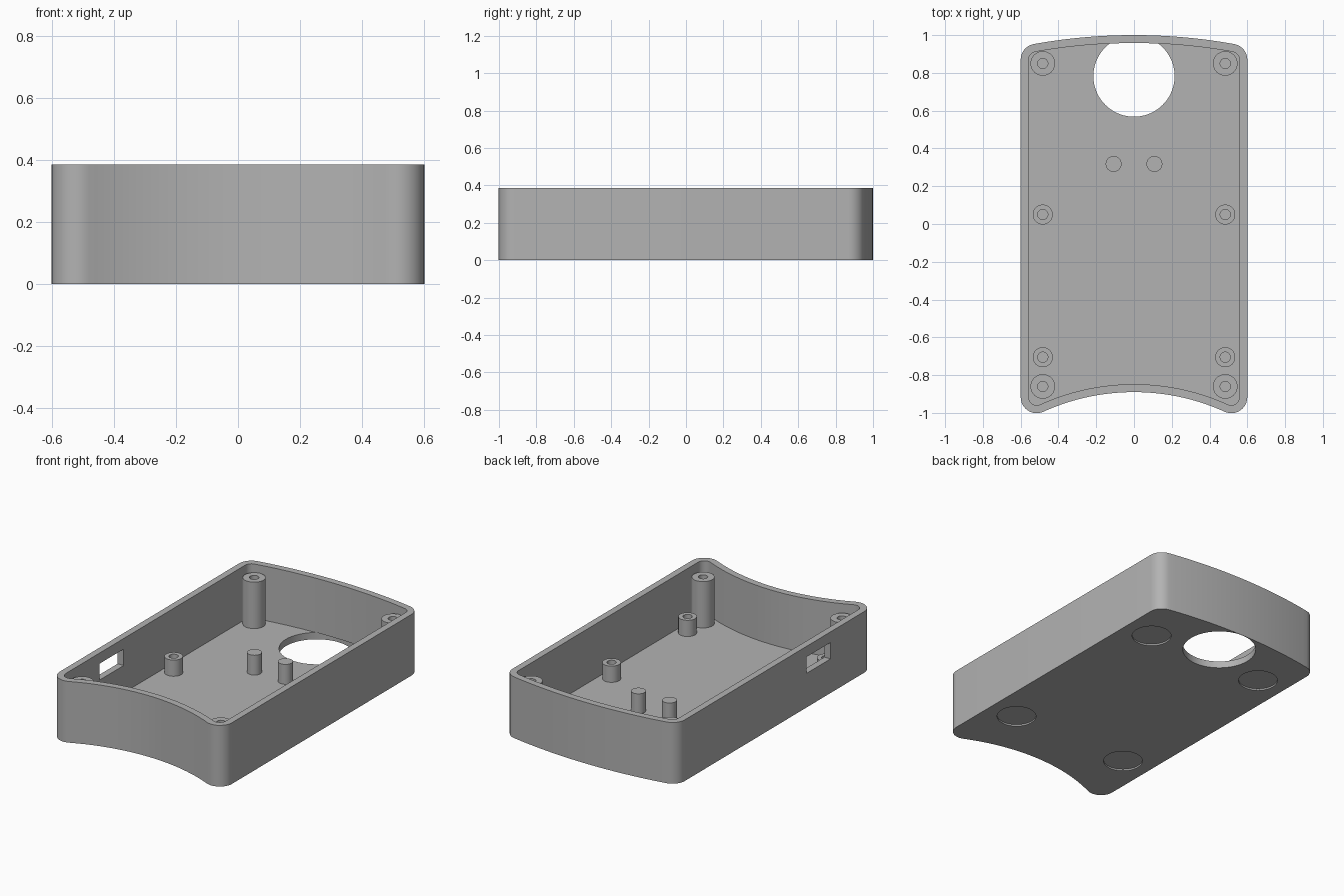
import bpy, bmesh, math
from mathutils import Vector

if "Cube" in bpy.data.objects:
    bpy.data.objects.remove(bpy.data.objects["Cube"])

HEIGHT, FLOOR, WALL = 0.385, 0.043, 0.042
HALF_W, CORNER = 0.6, 0.085
BACK_R, FRONT_R = 3.0, 1.16
BACK_Y, FRONT_Y = 1.0, -0.89

grey = bpy.data.materials.new("plain grey")
grey.use_nodes = True
grey.diffuse_color = (0.45, 0.45, 0.45, 1)
grey.node_tree.nodes["Principled BSDF"].inputs["Base Color"].default_value = grey.diffuse_color


def arc(cx, cy, r, a0, a1, n):
    return [(cx + r * math.cos(a0 + (a1 - a0) * i / n),
             cy + r * math.sin(a0 + (a1 - a0) * i / n)) for i in range(n + 1)]


def outline(inset):
    """Case outline: bowed back, scooped front, rounded corners."""
    cx = HALF_W - CORNER
    back_c, front_c = BACK_Y - BACK_R, FRONT_Y - FRONT_R
    by = back_c + math.sqrt((BACK_R - CORNER) ** 2 - cx ** 2)
    fy = front_c + math.sqrt((FRONT_R + CORNER) ** 2 - cx ** 2)
    back_a = math.atan2(by - back_c, cx)
    front_a = math.atan2(fy - front_c, cx)
    r = CORNER - inset
    half = arc(0, front_c, FRONT_R + inset, math.pi / 2, front_a, 20)
    half += arc(cx, fy, r, front_a - math.pi, 0, 12)[1:]
    half += arc(cx, by, r, 0, back_a, 10)
    half += arc(0, back_c, BACK_R - inset, back_a, math.pi / 2, 16)[1:]
    return half + [(-x, y) for x, y in half[-2:0:-1]]


def finish(bm, name):
    bmesh.ops.recalc_face_normals(bm, faces=bm.faces)
    mesh = bpy.data.meshes.new(name)
    bm.to_mesh(mesh)
    bm.free()
    mesh.materials.append(grey)
    obj = bpy.data.objects.new(name, mesh)
    bpy.context.collection.objects.link(obj)
    return obj


def prism(name, points, z0, z1):
    bm = bmesh.new()
    base = bm.faces.new([bm.verts.new((x, y, z0)) for x, y in points])
    top = bmesh.ops.extrude_face_region(bm, geom=[base])["geom"]
    bmesh.ops.translate(bm, vec=Vector((0, 0, z1 - z0)),
                        verts=[v for v in top if isinstance(v, bmesh.types.BMVert)])
    return finish(bm, name)


def disc(x, y, r, n=64):
    return arc(x, y, r, 0, 2 * math.pi, n)[:-1]


def lathe(name, x, y, profile, n=40):
    """Spin a radius/height profile about a vertical axis."""
    bm = bmesh.new()
    verts = [bm.verts.new((x + r, y, z)) for r, z in profile]
    edges = [bm.edges.new(pair) for pair in zip(verts, verts[1:])]
    bmesh.ops.spin(bm, geom=verts + edges, cent=(x, y, 0), axis=(0, 0, 1),
                   angle=2 * math.pi, steps=n)
    bmesh.ops.remove_doubles(bm, verts=bm.verts, dist=1e-5)
    return finish(bm, name)


def smooth(obj):
    bpy.ops.object.select_all(action="DESELECT")
    obj.select_set(True)
    bpy.context.view_layer.objects.active = obj
    bpy.ops.object.shade_smooth_by_angle(angle=math.radians(30))


# Open case shell
case = prism("case_shell", outline(0), 0, HEIGHT)
cutters = [prism("cavity_cutter", outline(WALL), FLOOR, HEIGHT + 0.1)]

# Round floor opening, tucked under the back wall
cutters.append(prism("round_opening_cutter", disc(0, 0.783, 0.215, 96), -0.1, FLOOR + 0.0005))

# Port window in the right side wall
cutters.append(prism("port_cutter", [(-0.7, -0.58), (-0.5, -0.58), (-0.5, -0.34), (-0.7, -0.34)],
                     0.215, 0.318))

# Shallow foot recesses underneath
for x in (-0.41, 0.41):
    for y in (-0.59, 0.65):
        cutters.append(prism("foot_recess_cutter", disc(x, y, 0.115), -0.1, 0.01))

for cutter in cutters:
    mod = case.modifiers.new(cutter.name, "BOOLEAN")
    mod.operation, mod.solver, mod.object = "DIFFERENCE", "EXACT", cutter
bpy.context.view_layer.objects.active = case
for mod in list(case.modifiers):
    bpy.ops.object.modifier_apply(modifier=mod.name)
for cutter in cutters:
    bpy.data.objects.remove(cutter)
smooth(case)

# Tall corner posts and short board standoffs, each with a screw hole
for side, sx in (("left", 1), ("right", -1)):
    for label, y, r, top in (("back_corner_post", 0.85, 0.065, 0.335),
                             ("front_corner_post", -0.86, 0.065, 0.335),
                             ("middle_standoff", 0.05, 0.053, 0.145),
                             ("front_standoff", -0.705, 0.053, 0.145)):
        smooth(lathe(f"{side}_{label}", sx * 0.483, y,
                     [(r, FLOOR - 0.005), (r, top), (0.027, top),
                      (0.027, FLOOR + 0.01), (0, FLOOR + 0.01)]))
    # Solid locating pin
    smooth(lathe(f"{side}_pin", sx * 0.108, 0.318,
                 [(0.042, FLOOR - 0.005), (0.042, 0.168), (0, 0.168)]))
